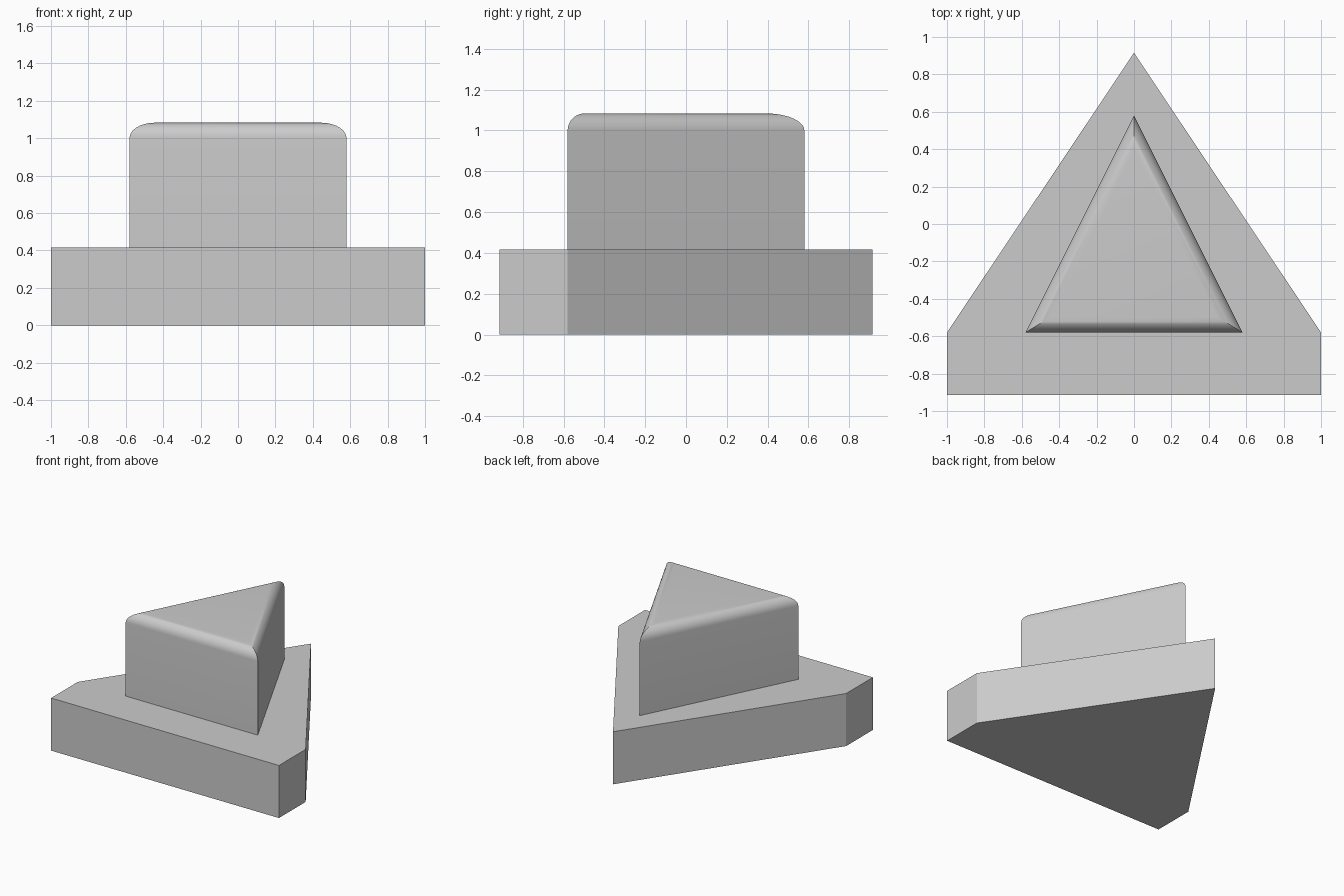
import bpy
import math

cube = bpy.data.objects.get("Cube")
if cube:
    bpy.data.objects.remove(cube, do_unlink=True)

grey = bpy.data.materials.new("plain_grey")
grey.use_nodes = True
colour = (0.6, 0.6, 0.6, 1)
grey.diffuse_color = colour
grey.node_tree.nodes["Principled BSDF"].inputs["Base Color"].default_value = colour


def loft(name, rings):
    """Closed solid through equal-length counter-clockwise rings, bottom to top."""
    n = len(rings[0])
    verts = [p for ring in rings for p in ring]
    faces = [tuple(reversed(range(n))), tuple(range(len(verts) - n, len(verts)))]
    for r in range(len(rings) - 1):
        for i in range(n):
            a, b = r * n + i, r * n + (i + 1) % n
            faces.append((a, b, b + n, a + n))
    mesh = bpy.data.meshes.new(name)
    mesh.from_pydata(verts, [], faces)
    mesh.materials.append(grey)
    obj = bpy.data.objects.new(name, mesh)
    bpy.context.collection.objects.link(obj)
    return obj


BASE_TOP, TOP, FILLET = 0.417, 1.083, 0.083

# Base slab: house-shaped outline pointing to the back
outline = [(-1, -0.915), (1, -0.915), (1, -0.58), (0, 0.915), (-1, -0.58)]
loft("base_slab", [[(x, y, z) for x, y in outline] for z in (0, BASE_TOP)])

# Upper block: triangular prism whose top rim is rounded by shrinking rings
H = 0.58
triangle = [(-H, -H), (H, -H), (0, H)]
inradius = 2 * H / (1 + math.sqrt(5))
centre_y = inradius - H


def inset_ring(inset, z):
    k = 1 - inset / inradius
    return [(x * k, centre_y + (y - centre_y) * k, z) for x, y in triangle]


rings = [inset_ring(0, BASE_TOP)]
STEPS = 10
for i in range(STEPS + 1):
    a = math.pi / 2 * i / STEPS
    rings.append(inset_ring(FILLET * (1 - math.cos(a)),
                            TOP - FILLET * (1 - math.sin(a))))
block = loft("upper_block", rings)

# Smooth the rounded rim, keep the corners crisp
bpy.ops.object.select_all(action="DESELECT")
block.select_set(True)
bpy.context.view_layer.objects.active = block
bpy.ops.object.shade_smooth_by_angle(angle=math.radians(30))
